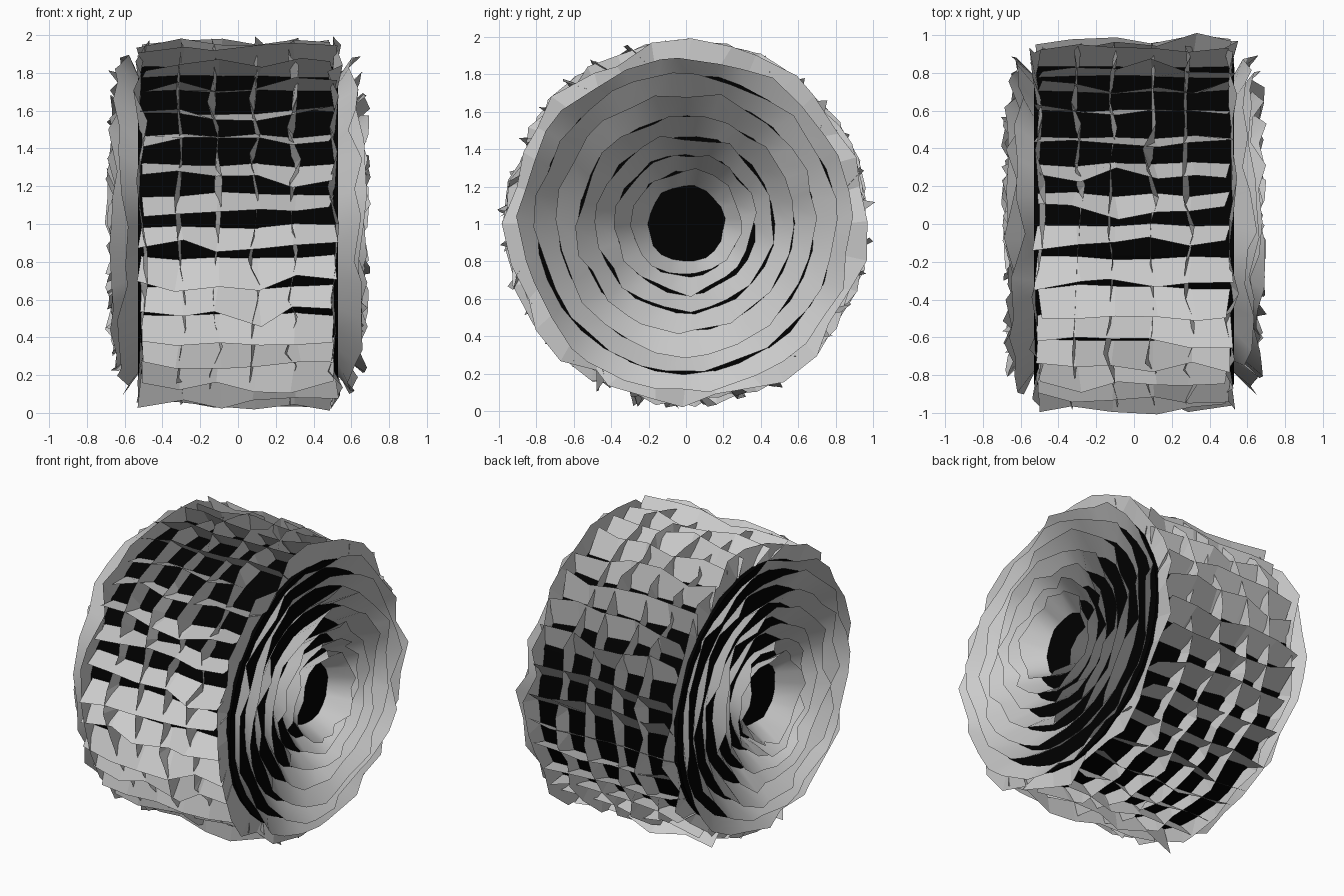
import bpy, bmesh, random
from math import sin, cos, tau, radians, pi

if "Cube" in bpy.data.objects:
    bpy.data.objects.remove(bpy.data.objects["Cube"])

random.seed(4)
CORE_R, HALF = 0.85, 0.53


def jit(a):
    return random.uniform(-a, a)


def place(x, r, a):
    # a = 0 is the front (-y), growing upward
    return (x, -r * cos(a), 1 + r * sin(a))


def make(name, strips, smooth=False):
    # each strip is (base points, tip points, closed)
    bm = bmesh.new()
    for base, tip, closed in strips:
        b = [bm.verts.new(p) for p in base]
        t = [bm.verts.new(p) for p in tip]
        n = len(b)
        for i in range(n if closed else n - 1):
            k = (i + 1) % n
            f = bm.faces.new((b[i], b[k], t[k], t[i]))
            f.smooth = smooth
    me = bpy.data.meshes.new(name)
    bm.to_mesh(me)
    bm.free()
    ob = bpy.data.objects.new(name, me)
    bpy.context.collection.objects.link(ob)
    return ob


# dark solid core drum lying along x
bpy.ops.mesh.primitive_cylinder_add(vertices=32, radius=CORE_R, depth=2 * HALF,
                                    location=(0, 0, 1), rotation=(0, pi / 2, 0))
core = bpy.context.object
core.name = "bale_core"
black = bpy.data.materials.new("dark_core")
black.diffuse_color = (0.0, 0.0, 0.0, 1)
black.use_nodes = True
black.node_tree.nodes["Principled BSDF"].inputs["Base Color"].default_value = black.diffuse_color
core.data.materials.append(black)

# lengthwise straw flaps, all leaning the same way around the drum
ROWS, COLS = 32, 6
TILT = radians(46)
flaps = []
for j in range(ROWS):
    a = tau * j / ROWS
    base, tip = [], []
    for i in range(COLS):
        x = -0.51 + 1.02 * i / (COLS - 1)
        length = 0.172 + jit(0.04)
        aa = a + jit(0.02)
        base.append(place(x, CORE_R - 0.01, aa))
        d = aa - TILT + jit(0.2)
        p = place(x + jit(0.03), CORE_R - 0.01, aa)
        tip.append((p[0], p[1] - length * cos(d), p[2] + length * sin(d)))
    flaps.append((base, tip, False))
make("straw_flaps", flaps)

# upright straw fins running around the drum
fins = []
for x in (-0.51, -0.3, -0.12, 0.09, 0.29, 0.51):
    n = 32
    base = [place(x + jit(0.012), CORE_R - 0.02, tau * k / n) for k in range(n)]
    tip = [place(x + jit(0.045), 0.955 + jit(0.04), tau * k / n + jit(0.06)) for k in range(n)]
    fins.append((base, tip, True))
make("straw_fins", fins)

# flared concentric straw rings on both ends
RINGS = ((0.20, 0.09, 0.13), (0.28, 0.09, 0.13), (0.37, 0.10, 0.13), (0.47, 0.11, 0.13),
         (0.57, 0.13, 0.13), (0.68, 0.12, 0.12), (0.79, 0.10, 0.09))
for side, label in ((1, "right"), (-1, "left")):
    rings = []
    for r, flare, out in RINGS:
        n = int(18 + 18 * r)
        base, tip = [], []
        for k in range(n):
            a = tau * k / n
            base.append(place(side * (HALF - 0.005), r + jit(0.01), a))
            tip.append(place(side * (HALF + out + jit(0.045)), r + flare + jit(0.022), a + jit(0.06)))
        rings.append((base, tip, True))
    make(label + "_end_rings", rings, True)
